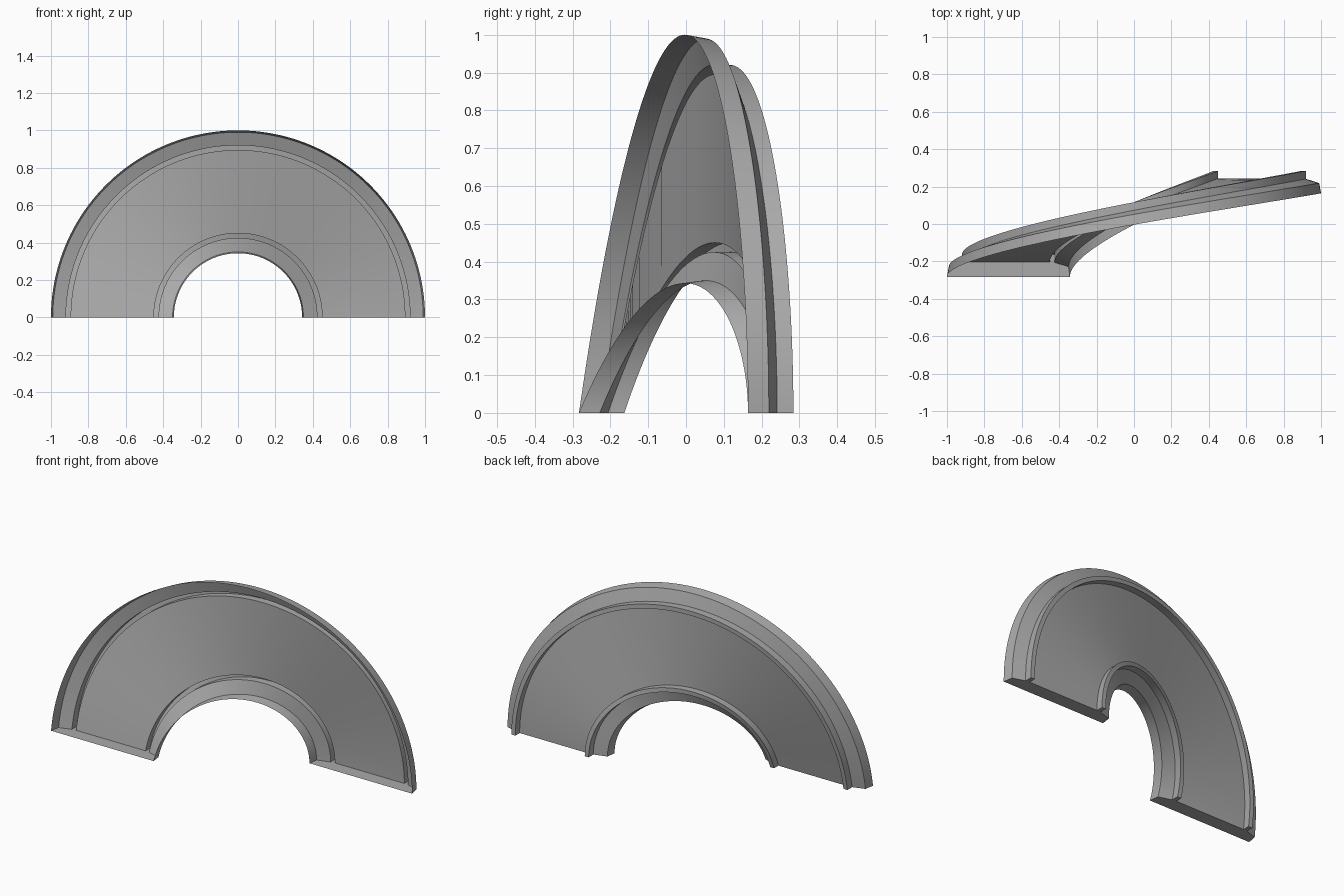
import bpy
import bmesh
from math import cos, sin, pi, radians

cube = bpy.data.objects.get("Cube")
if cube:
    bpy.data.objects.remove(cube, do_unlink=True)

# Single grey material
grey = bpy.data.materials.new("mid grey")
grey.use_nodes = True
colour = (0.4, 0.4, 0.4, 1)
grey.diffuse_color = colour
grey.node_tree.nodes["Principled BSDF"].inputs["Base Color"].default_value = colour

# Cross-section as (radius, depth): rim, shoulder, curb, deck, curb, shoulder, rim
PROFILE = [(1.0, 0), (0.99, 0.055), (0.92, 0.077), (0.92, 0.12), (0.895, 0.12),
           (0.895, 0.08), (0.45, 0.08), (0.45, 0.12), (0.425, 0.12),
           (0.425, 0.077), (0.35, 0.055), (0.343, 0)]
STEPS = 96
START, RISE = -0.283, 0.447


def climb(t):
    """Ramp height along the half turn, levelling off at the far end."""
    return START + RISE * (t + t ** 2 - t ** 3)


# Sweep the section through a half turn, leaving the front open
bm = bmesh.new()
rings = []
for i in range(STEPS + 1):
    t = i / STEPS
    a = pi * t
    rings.append([bm.verts.new((-r * cos(a), climb(t) + d, r * sin(a)))
                  for r, d in PROFILE])

for a, b in zip(rings, rings[1:]):
    for j in range(len(PROFILE) - 1):
        bm.faces.new((a[j], a[j + 1], b[j + 1], b[j]))

# Flat end caps
bm.faces.new(rings[0][::-1])
bm.faces.new(rings[-1])

# Turn the shell so its deck faces the back
bm.normal_update()
if sum(f.normal.y * f.calc_area() for f in bm.faces) < 0:
    bmesh.ops.reverse_faces(bm, faces=bm.faces[:])

mesh = bpy.data.meshes.new("spiral_ramp")
bm.to_mesh(mesh)
bm.free()
mesh.materials.append(grey)
ramp = bpy.data.objects.new("spiral_ramp", mesh)
bpy.context.collection.objects.link(ramp)

# Smooth along the sweep, crisp along the section corners
bpy.context.view_layer.objects.active = ramp
ramp.select_set(True)
bpy.ops.object.shade_smooth_by_angle(angle=radians(12))
